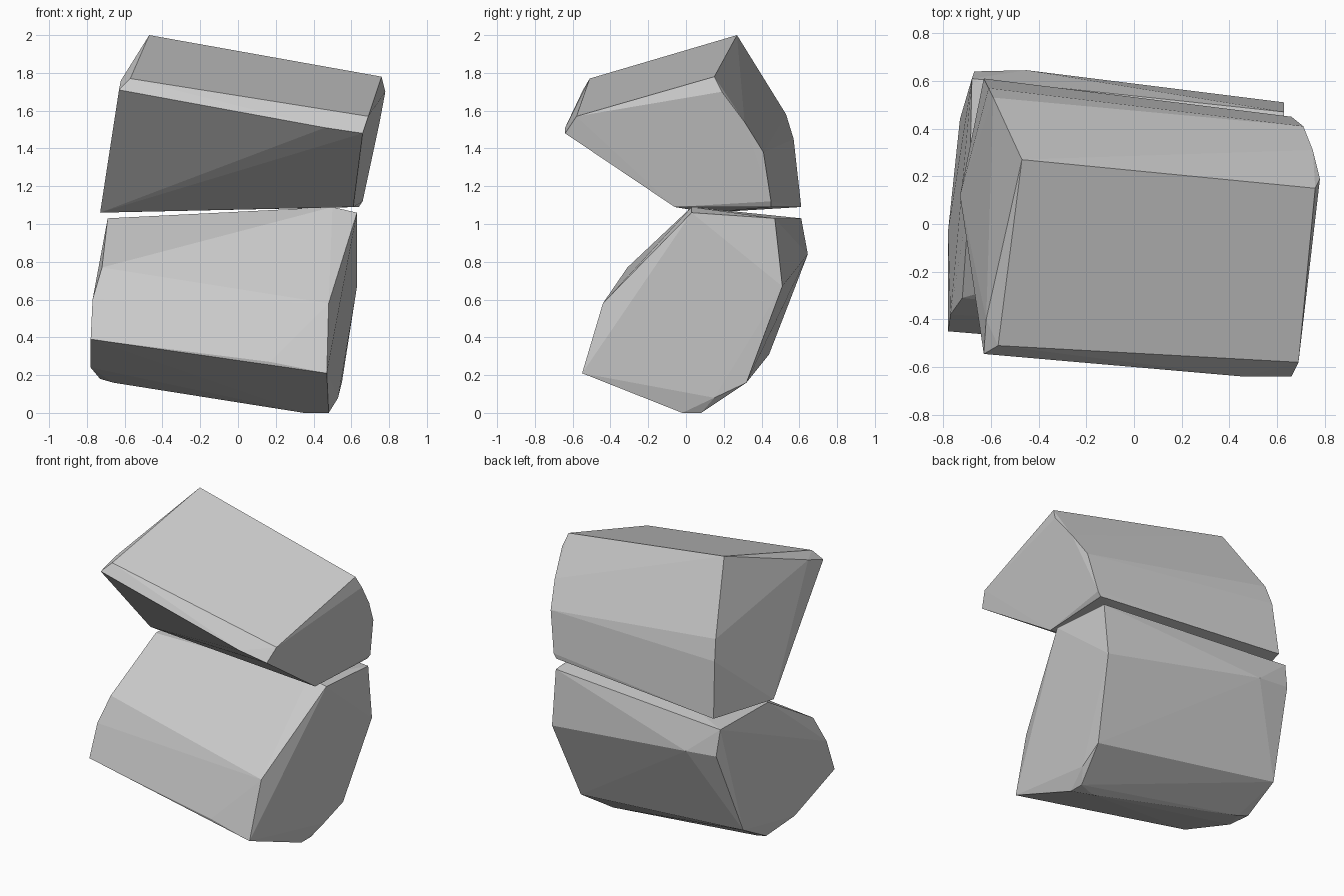
import bpy, bmesh, math


def stone(name, left_end, right_end):
    """Faceted block: convex skin stretched between two end outlines."""
    bm = bmesh.new()
    for p in left_end + right_end:
        bm.verts.new(p)
    hull = bmesh.ops.convex_hull(bm, input=bm.verts[:])
    loose = {g for g in hull["geom_interior"] + hull["geom_unused"]
             if isinstance(g, bmesh.types.BMVert)}
    bmesh.ops.delete(bm, geom=list(loose), context='VERTS')
    # merge nearly flat neighbouring triangles into clean facets
    bmesh.ops.dissolve_limit(bm, angle_limit=math.radians(1.5),
                             verts=bm.verts[:], edges=bm.edges[:])
    bmesh.ops.recalc_face_normals(bm, faces=bm.faces[:])
    mesh = bpy.data.meshes.new(name)
    bm.to_mesh(mesh)
    bm.free()
    obj = bpy.data.objects.new(name, mesh)
    bpy.context.collection.objects.link(obj)
    return obj


# Lower stone: outlines run from the top front edge, down the front, up the back
stone("lower_stone",
      [(-0.69, 0.12, 1.03), (-0.72, -0.31, 0.77), (-0.77, -0.38, 0.60),
       (-0.78, -0.45, 0.39), (-0.78, -0.03, 0.24), (-0.73, 0.20, 0.18),
       (-0.66, 0.19, 0.16), (-0.73, 0.44, 0.31), (-0.67, 0.64, 0.86),
       (-0.45, 0.645, 0.84), (-0.68, 0.61, 1.03)],
      [(0.50, 0.03, 1.09), (0.63, 0.03, 1.06), (0.48, -0.44, 0.58),
       (0.47, -0.55, 0.21), (0.17, -0.53, 0.27), (0.48, -0.02, 0.0),
       (0.35, 0.03, 0.0), (0.48, 0.08, 0.0), (0.53, 0.15, 0.08),
       (0.55, 0.32, 0.16), (0.63, 0.51, 0.67), (0.63, 0.47, 1.03)])

# Upper stone: outlines run from the ridge, down the front, up the back
stone("upper_stone",
      [(-0.47, 0.27, 2.0), (-0.62, -0.40, 1.76), (-0.57, -0.51, 1.77),
       (-0.63, -0.545, 1.71), (-0.73, 0.12, 1.06), (-0.63, 0.61, 1.09),
       (-0.61, 0.57, 1.45), (-0.59, 0.53, 1.58)],
      [(0.76, 0.15, 1.78), (0.69, -0.58, 1.57), (0.66, -0.64, 1.48),
       (0.46, -0.64, 1.51), (0.61, -0.06, 1.09), (0.64, 0.45, 1.09),
       (0.66, 0.45, 1.12), (0.71, 0.41, 1.38), (0.75, 0.31, 1.54),
       (0.78, 0.19, 1.70)])
